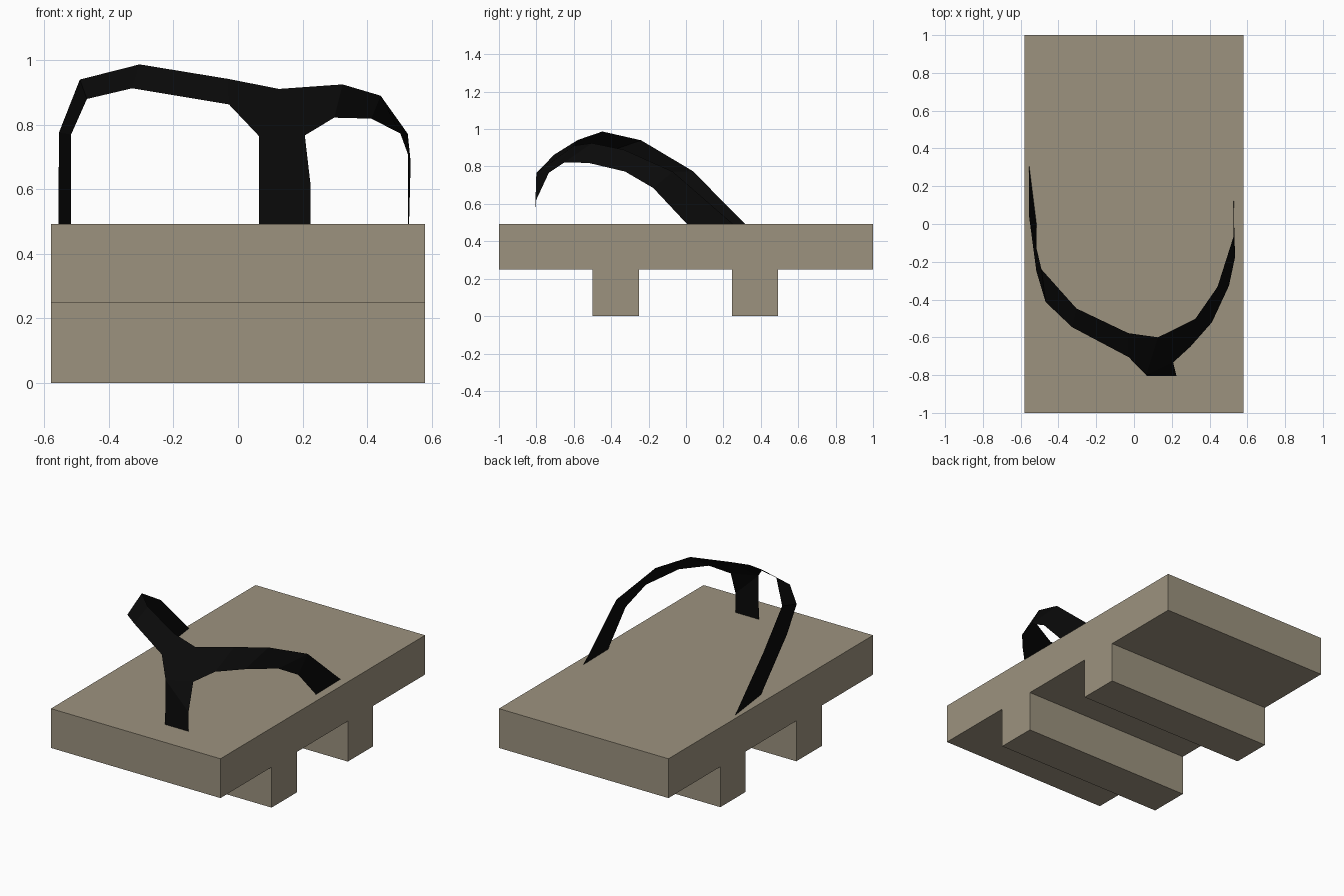
import bpy
import bmesh

cube = bpy.data.objects.get("Cube")
if cube:
    bpy.data.objects.remove(cube, do_unlink=True)


def make_material(name, rgb, roughness):
    mat = bpy.data.materials.new(name)
    mat.use_nodes = True
    mat.diffuse_color = (*rgb, 1)
    bsdf = mat.node_tree.nodes["Principled BSDF"]
    bsdf.inputs["Base Color"].default_value = (*rgb, 1)
    bsdf.inputs["Roughness"].default_value = roughness
    return mat


def make_object(name, bm, mat):
    mesh = bpy.data.meshes.new(name)
    bm.to_mesh(mesh)
    bm.free()
    mesh.materials.append(mat)
    obj = bpy.data.objects.new(name, mesh)
    bpy.context.collection.objects.link(obj)
    return obj


wood = make_material("weathered wood", (0.335, 0.29, 0.212), 0.8)
cloth = make_material("black cloth", (0.003, 0.003, 0.003), 0.9)

HALF_WIDTH, TOP, UNDER = 0.58, 0.493, 0.25

# Sole: side profile (y, z) with two teeth, extruded across the width
profile = [(-1, TOP), (-1, UNDER), (-0.5, UNDER), (-0.5, 0), (-0.25, 0),
           (-0.25, UNDER), (0.245, UNDER), (0.245, 0), (0.493, 0),
           (0.493, UNDER), (1, UNDER), (1, TOP)]
bm = bmesh.new()
face = bm.faces.new([bm.verts.new((-HALF_WIDTH, y, z)) for y, z in profile])
side = bmesh.ops.extrude_face_region(bm, geom=[face])["geom"]
bmesh.ops.translate(bm, vec=(2 * HALF_WIDTH, 0, 0),
                    verts=[v for v in side if isinstance(v, bmesh.types.BMVert)])
bmesh.ops.recalc_face_normals(bm, faces=bm.faces)
make_object("sole", bm, wood)

# Thong strap: a thin ribbon between an upper and a lower edge
upper = [(-0.556, 0.315, TOP), (-0.555, 0.037, 0.775), (-0.49, -0.24, 0.94),
         (-0.305, -0.447, 0.987), (-0.03, -0.578, 0.942), (0.127, -0.6, 0.911),
         (0.324, -0.503, 0.925), (0.442, -0.333, 0.89), (0.526, -0.07, 0.772),
         (0.526, 0.25, TOP)]
lower_right_side = [(-0.517, 0.005, TOP), (-0.517, -0.25, 0.77), (-0.468, -0.413, 0.88),
                    (-0.328, -0.546, 0.913), (-0.028, -0.705, 0.863),
                    (0.065, -0.8, 0.765)]
lower_left_side = [(0.207, -0.733, 0.767), (0.298, -0.65, 0.822), (0.413, -0.52, 0.819),
                   (0.503, -0.326, 0.773), (0.535, -0.175, 0.685), (0.53, 0.005, TOP)]
# Toe post, ending flat on the sole
post = [(0.225, -0.805, 0.612), (0.225, -0.805, TOP), (0.065, -0.805, TOP)]

bm = bmesh.new()
up, lo_r, lo_l, toe = ([bm.verts.new(p) for p in row]
                       for row in (upper, lower_right_side, lower_left_side, post))
for i in range(5):
    bm.faces.new((up[i], lo_r[i], lo_r[i + 1], up[i + 1]))
bm.faces.new((up[5], lo_r[5], lo_l[0]))
for i in range(3):
    bm.faces.new((up[i + 5], lo_l[i], lo_l[i + 1], up[i + 6]))
bm.faces.new((up[8], lo_l[3], lo_l[4]))
bm.faces.new((up[8], lo_l[4], lo_l[5], up[9]))
bm.faces.new((lo_r[5], toe[0], lo_l[0]))
bm.faces.new((lo_r[5], toe[2], toe[1], toe[0]))
make_object("thong_strap", bm, cloth)
